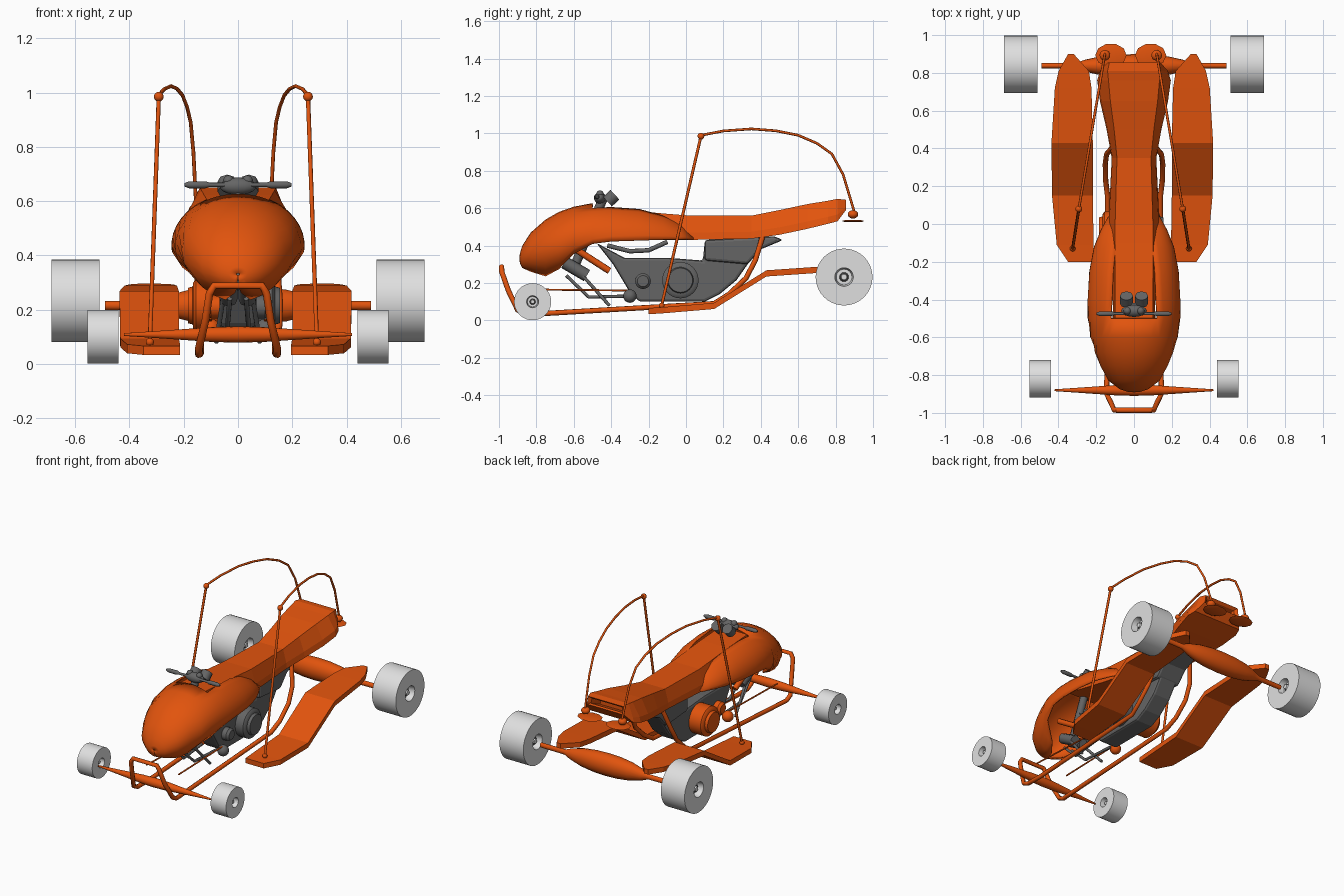
import bpy, bmesh, math
from mathutils import Vector

if "Cube" in bpy.data.objects:
    bpy.data.objects.remove(bpy.data.objects["Cube"])


def material(name, col):
    m = bpy.data.materials.new(name)
    m.diffuse_color = (*col, 1)
    m.use_nodes = True
    m.node_tree.nodes["Principled BSDF"].inputs["Base Color"].default_value = m.diffuse_color
    return m


ORANGE = material("orange paint", (0.76, 0.088, 0.004))
GREY = material("dark grey metal", (0.13, 0.13, 0.13))
TYRE = material("light grey wheel", (0.74, 0.74, 0.74))


def finish(ob, mat, smooth=True, angle=35):
    ob.data.materials.clear()
    ob.data.materials.append(mat)
    bpy.ops.object.select_all(action='DESELECT')
    ob.select_set(True)
    bpy.context.view_layer.objects.active = ob
    if ob.type == 'CURVE':
        bpy.ops.object.convert(target='MESH')
        ob = bpy.context.object
    if smooth:
        bpy.ops.object.shade_smooth_by_angle(angle=math.radians(angle))
    return ob


def loft(name, rings, mat, closed=True, smooth=True, skip=None):
    """Skin a list of rings; closed rings also get end caps."""
    bm = bmesh.new()
    vs = [[bm.verts.new(p) for p in r] for r in rings]
    n = len(rings[0])
    for i in range(len(vs) - 1):
        for j in range(n if closed else n - 1):
            if skip and skip(i, j):
                continue
            k = (j + 1) % n
            bm.faces.new((vs[i][j], vs[i][k], vs[i + 1][k], vs[i + 1][j]))
    if closed:
        bm.faces.new(vs[0])
        bm.faces.new(vs[-1])
    bmesh.ops.recalc_face_normals(bm, faces=bm.faces)
    me = bpy.data.meshes.new(name)
    bm.to_mesh(me)
    bm.free()
    ob = bpy.data.objects.new(name, me)
    bpy.context.collection.objects.link(ob)
    return finish(ob, mat, smooth)


def lathe(name, prof, c, mat, axis='x', n=32, sy=1):
    """Revolve (distance, radius) pairs about an axis through c."""
    rings = []
    for d, r in prof:
        ring = []
        for k in range(n):
            a = 2 * math.pi * k / n
            u, v = r * math.cos(a), r * math.sin(a) 
            off = (d, u * sy, v) if axis == 'x' else (u, v * sy, d)
            ring.append(Vector(c) + Vector(off))
        rings.append(ring)
    return loft(name, rings, mat)


def tube(name, pts, r, mat):
    cu = bpy.data.curves.new(name, 'CURVE')
    cu.dimensions = '3D'
    cu.bevel_depth, cu.bevel_resolution, cu.use_fill_caps = r, 2, True
    sp = cu.splines.new('POLY')
    sp.points.add(len(pts) - 1)
    for p, q in zip(sp.points, pts):
        p.co = (*q, 1)
    ob = bpy.data.objects.new(name, cu)
    bpy.context.collection.objects.link(ob)
    return finish(ob, mat, True, 50)


def ball(name, c, r, mat, scale=(1, 1, 1)):
    bpy.ops.mesh.primitive_uv_sphere_add(segments=16, ring_count=10, radius=r, location=c)
    ob = bpy.context.object
    ob.name, ob.scale = name, scale
    return finish(ob, mat)


def prism(name, pts, half, mat):
    ob = loft(name, [[(x, y, z) for y, z in pts] for x in (-half, half)], mat, smooth=False)
    bev = ob.modifiers.new("soft edges", 'BEVEL')
    bev.width, bev.segments = .015, 2
    return ob


# wheels with recessed hubs
def wheel(name, c, R, d):
    h = R / 0.153
    side = [(d - .015, .015 * h), (d - .04, .02 * h), (d - .04, .042 * h), (d, .05 * h), (d, R)]
    lathe(name, [(-x, r) for x, r in side] + side[::-1], c, TYRE, n=40)
    for s in (-1, 1):
        lathe(name + "_hub", [(-.006, .025 * h), (.006, .02 * h)], (c[0] + s * (d - .03), c[1], c[2]), GREY, n=16)


for s, side in ((-1, "left"), (1, "right")):
    wheel(side + "_rear_wheel", (s * .599, .845, .232), .152, .088)
    wheel(side + "_front_wheel", (s * .497, -.82, .1), .099, .057)

# spindle-shaped axles
half = [(.42, .005), (.3, .013), (.2, .02), (.1, .027)]
lathe("front_axle", [(-x, r) for x, r in half] + [(0, .03)] + half[::-1], (0, -.88, .108), ORANGE, n=16)
half = [(.49, .016), (.31, .017), (.26, .037), (.18, .058), (.09, .069)]
lathe("rear_axle", [(-x, r) for x, r in half] + [(0, .072)] + half[::-1], (0, .838, .215), ORANGE, n=16, sy=.85)

# front shell: open arch sections (y, half width, centre z, top, bottom, end angle)
ST = [(-.891, .006, .33, .004, .004, -88), (-.888, .035, .332, .026, .026, -88), (-.875, .075, .34, .06, .06, -88),
      (-.83, .135, .365, .105, .105, -85), (-.75, .18, .395, .145, .165, -75),
      (-.68, .207, .415, .165, .16, -62), (-.6, .232, .43, .178, .16, -28),
      (-.5, .245, .435, .192, .15, -10), (-.4, .246, .435, .195, .15, -5),
      (-.25, .237, .435, .182, .15, -3), (-.12, .212, .435, .142, .1, -2),
      (-.03, .175, .435, .1, .1, -2), (.04, .137, .435, .03, .1, -2)]
SEG = 20
rings = []
for y, w, zc, ht, hb, end in ST:
    ring = []
    for k in range(SEG + 1):
        a = math.radians(180 - end + (2 * end - 180) * k / SEG)
        sn = math.sin(a)
        ring.append((w * math.cos(a), y, zc + sn * (ht if sn > 0 else hb)))
    rings.append(ring)
shell = loft("front_shell", rings, ORANGE, closed=False, skip=lambda i, j: i >= 7 and 7 <= j <= 12)
mod = shell.modifiers.new("thickness", 'SOLIDIFY')
mod.thickness, mod.offset = .008, -1

# seat and upswept tail with hollow end (y, bottom half width, top half width, top, bottom)
SEAT = [(-.51, .11, .1, .6, .55), (-.3, .115, .1, .588, .5), (-.1, .128, .1, .57, .45), (0, .135, .1, .562, .43),
        (.35, .118, .09, .56, .437), (.5, .145, .105, .59, .458), (.65, .18, .125, .622, .49),
        (.76, .195, .135, .64, .517), (.81, .18, .14, .65, .53), (.855, .14, .13, .645, .59),
        (.84, .12, .11, .63, .595), (.74, .12, .11, .61, .55)]
loft("seat_and_tail", [[(-w, y, b), (-w * .96, y, b + (t - b) * .3), (-u, y, t),
                        (u, y, t), (w * .96, y, b + (t - b) * .3), (w, y, b)]
                       for y, w, u, t, b in SEAT], ORANGE, smooth=False)

# front hoop and chassis rails, one bent tube
R = [(.088, -.986, .288), (.105, -.985, .26), (.12, -.95, .16), (.145, -.9, .055), (.145, -.86, .035),
     (.14, -.74, .038), (.14, .15, .09), (.15, .23, .14), (.152, .32, .225), (.145, .37, .32), (.11, .41, .45)]
tube("chassis_rails", [(-x, y, z) for x, y, z in R[::-1]] + R, .014, ORANGE)

# stepped side pods, (y, inner x, outer x, top z)
POD = [(-.2, .205, .34, .066), (-.11, .205, .4, .072), (.15, .209, .425, .094), (.43, .209, .428, .268),
       (.72, .216, .41, .288), (.81, .23, .39, .293), (.9, .31, .34, .297)]
OFF = -.009
for s, side in ((-1, "left"), (1, "right")):
    loft(side + "_side_pod", [[(OFF + s * a, y, z - .033), (OFF + s * b, y, z - .033),
                               (OFF + s * b, y, z), (OFF + s * a, y, z)]
                              for y, a, b, z in POD], ORANGE, smooth=False)
    # whip: straight rod, ball joint, arched rod and tail foot
    o = -.017
    foot, top = (o + s * .308, -.13, .08), (o + s * .275, .08, .985)
    tube(side + "_whip_rod", [foot, top], .008, ORANGE)
    ball(side + "_whip_base", foot, .015, ORANGE)
    ball(side + "_whip_joint", top, .018, ORANGE)
    arc = [(.08, .99), (.2, 1.013), (.35, 1.024), (.48, 1.014), (.6, .99), (.7, .947), (.78, .89), (.84, .78), (.9, .58)]
    tube(side + "_whip_arch", [(o + s * (.275 - (y - .08) * .168), y, z) for y, z in arc], .007, ORANGE)
    ball(side + "_whip_foot", (o + s * .137, .893, .567), .028, ORANGE, (1, 1, .8))
    lathe(side + "_whip_plate", [(-.005, .06), (.002, .083), (.006, .06)], (o + s * .105, .893, .53), ORANGE, 'z', 10, .76)

# engine block, rear tank and front manifold
prism("engine_block", [(-.48, .415), (-.39, .3), (-.3, .15), (-.25, .1), (.1, .1), (.18, .14), (.27, .215),
                       (.34, .315), (.39, .42), (.1, .42), (.09, .32), (-.1, .335), (-.33, .335)], .068, GREY)
prism("rear_tank", [(.1, .32), (.33, .3), (.4, .38), (.52, .43), (.47, .45), (.1, .43)], .09, GREY)
tube("intake_pipe", [(.05, -.42, .4), (.06, -.3, .37), (.06, -.2, .375), (.05, -.1, .42)], .012, GREY)

# engine covers: grey on the right, orange on the left
for s, side, mat, reach in ((1, "right", GREY, .155), (-1, "left", ORANGE, .185)):
    lathe(side + "_crank_cover", [(s * .05, .097), (s * (reach - .03), .097), (s * (reach - .02), .085),
                                  (s * (reach - .018), .07), (s * reach, .065)], (0, -.03, .215), mat)
    lathe(side + "_small_cover", [(s * .05, .042), (s * .1, .042), (s * .115, .03)], (0, -.23, .21), mat, n=20)
    ball(side + "_pump", (s * .1, -.3, .13), .036, mat)

# front forks, dampers, pedals and steering rods
for s, side in ((-1, "left"), (1, "right")):
    tube(side + "_fork_strut", [(s * .09, -.62, .4), (s * .075, -.41, .265)], .018, ORANGE)
    tube(side + "_steering_rod", [(s * .12, -.8, .165), (s * .1, -.3, .16)], .005, ORANGE)
    tube(side + "_damper", [(s * .035, -.65, .31), (s * .035, -.53, .24)], .034, GREY)
    tube(side + "_pedal_arm", [(s * .05, -.58, .27), (s * .08, -.41, .08)], .009, GREY)
    tube(side + "_exhaust", [(s * .03, -.64, .24), (s * .04, -.52, .125), (s * .06, -.3, .13)], .009, GREY)

# handlebar with grips, twin gauges and column
tube("handlebar", [(-.13, -.475, .66), (.13, -.475, .66)], .008, GREY)
tube("steering_column", [(0, -.44, .66), (0, -.6, .28)], .025, GREY)
ball("handlebar_clamp", (0, -.46, .655), .04, GREY, (1.7, .8, .8))
for s, side in ((-1, "left"), (1, "right")):
    lathe(side + "_grip", [(s * .105, .008), (s * .12, .013), (s * .18, .013), (s * .198, .006)],
          (0, -.475, .66), GREY, n=12)
    tube(side + "_gauge", [(s * .04, -.42, .635), (s * .04, -.38, .672)], .035, GREY)
    ball(side + "_switch", (s * .035, -.46, .675), .02, GREY)
